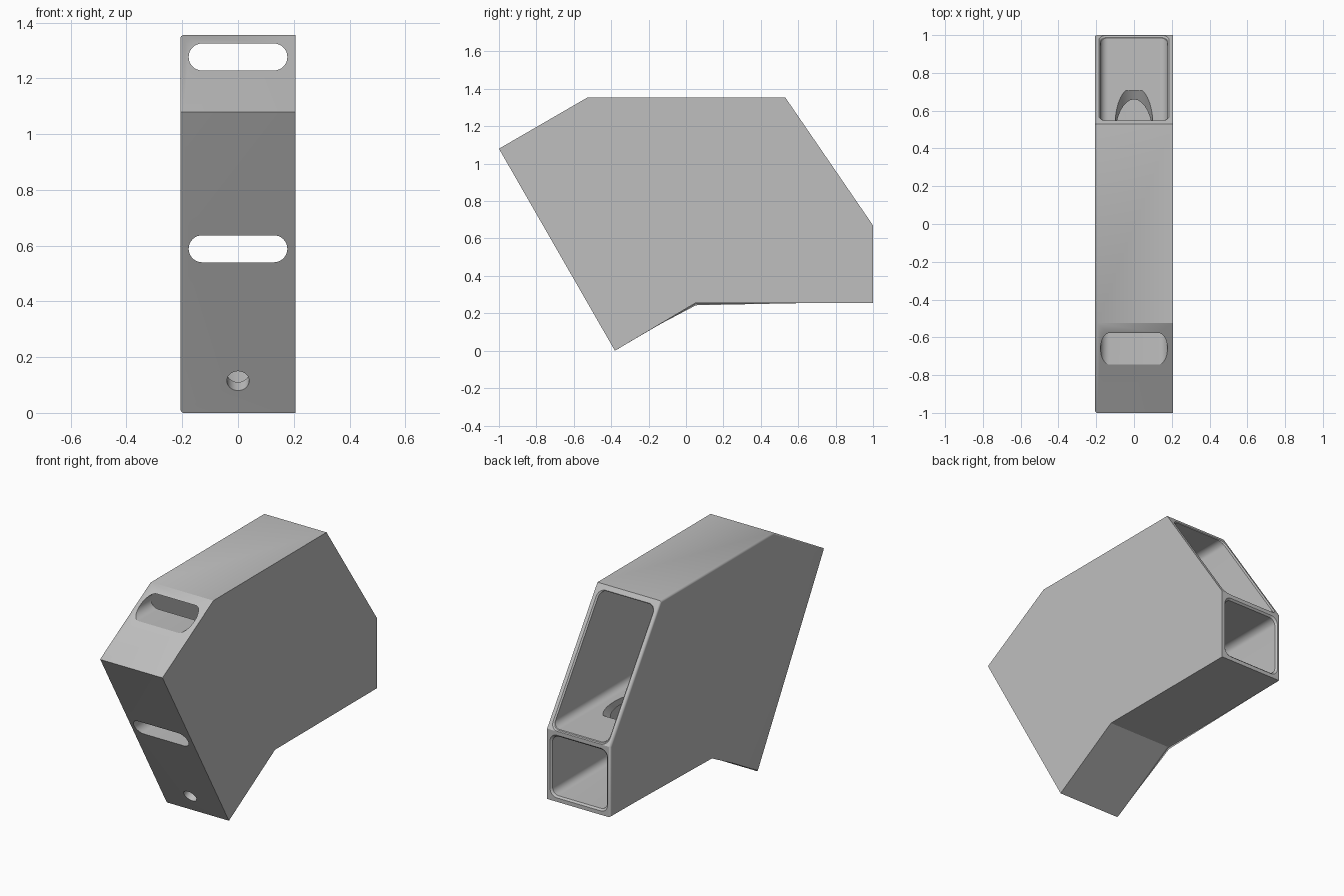
import bpy, bmesh, math
from mathutils import Vector

cube = bpy.data.objects.get("Cube")
if cube:
    bpy.data.objects.remove(cube, do_unlink=True)

HALF = 0.207
X, Y, Z = Vector((1, 0, 0)), Vector((0, 1, 0)), Vector((0, 0, 1))

grey = bpy.data.materials.new("light_grey")
grey.use_nodes = True
grey.diffuse_color = (0.52, 0.52, 0.52, 1)
grey.node_tree.nodes["Principled BSDF"].inputs["Base Color"].default_value = grey.diffuse_color


def make_object(name, bm):
    bmesh.ops.recalc_face_normals(bm, faces=bm.faces)
    mesh = bpy.data.meshes.new(name)
    bm.to_mesh(mesh)
    bm.free()
    mesh.materials.append(grey)
    obj = bpy.data.objects.new(name, mesh)
    bpy.context.collection.objects.link(obj)
    return obj


def rounded_loop(center, up, half_w, half_h, radius, steps=8):
    """Rounded rectangle in the plane of the x axis and the given up axis."""
    points = []
    for corner, (sx, sz) in enumerate(((1, 1), (-1, 1), (-1, -1), (1, -1))):
        for i in range(steps + 1):
            a = math.pi / 2 * (corner + i / steps)
            points.append(center + X * (sx * (half_w - radius) + radius * math.cos(a))
                          + up * (sz * (half_h - radius) + radius * math.sin(a)))
    return points


def loft(name, first, last):
    bm = bmesh.new()
    a = [bm.verts.new(p) for p in first]
    b = [bm.verts.new(p) for p in last]
    for i in range(len(a)):
        j = (i + 1) % len(a)
        bm.faces.new((a[i], a[j], b[j], b[i]))
    bm.faces.new(a)
    bm.faces.new(b)
    return make_object(name, bm)


def tunnel(name, y0, y1, z0, z1, half_w, radius):
    mid, half_h = (z0 + z1) / 2, (z1 - z0) / 2
    return loft(name, *[rounded_loop(Vector((0, y, mid)), Z, half_w, half_h, radius)
                        for y in (y0, y1)])


def flare(name, center, up, out, half_w, half_h, radius, grow):
    """Tapered cutter that softens the rim of an opening."""
    return loft(name,
                rounded_loop(center - out * grow, up, half_w, half_h, radius),
                rounded_loop(center + out * grow, up, half_w + 2 * grow,
                             half_h + 2 * grow, radius + grow))


def bore(name, start, direction, t0, t1, radius):
    up = direction.cross(X)
    return loft(name, *[rounded_loop(start + direction * t, up, radius, radius, radius)
                        for t in (t0, t1)])


# Body: side profile pushed across the width, softened along one side
profile = [(-1, 1.08), (-0.525, 1.355), (0.53, 1.355), (1, 0.67),
           (1, 0.255), (0.05, 0.255), (-0.38, 0)]
bm = bmesh.new()
sides = [[bm.verts.new((s * HALF, y, z)) for y, z in profile] for s in (-1, 1)]
for i in range(len(profile)):
    j = (i + 1) % len(profile)
    bm.faces.new((sides[0][i], sides[0][j], sides[1][j], sides[1][i]))
for side in sides:
    bm.faces.new(side)
rim = [e for e in bm.edges if all(v.co.x < 0 for v in e.verts)]
bmesh.ops.bevel(bm, geom=rim, offset=0.012, segments=4, profile=0.5, affect='EDGES')
body = make_object("holder_body", bm)

# Pockets, strap slots, fixing hole and its access bore
tilt = Vector((0, math.cos(math.radians(30)), math.sin(math.radians(30))))
hole = Vector((0, -0.446, 0.115))
slope = (Vector((0, 0.53, 1.355)) - Vector((0, 1, 0.67))).normalized()
slope_out = X.cross(slope) * -1
if slope_out.y < 0:
    slope_out.negate()
cutters = [
    tunnel("upper_pocket", -0.56, 1.2, 0.678, 1.326, 0.178, 0.04),
    tunnel("lower_pocket", -0.51, 1.2, 0.288, 0.638, 0.178, 0.04),
    tunnel("upper_slot", -1.1, -0.4, 1.228, 1.325, 0.177, 0.0484),
    tunnel("lower_slot", -1.1, -0.4, 0.54, 0.637, 0.177, 0.0484),
    bore("fixing_hole", hole, tilt, -0.1, 0.2, 0.04),
    bore("access_bore", hole, tilt, 0.06, 1.28, 0.1),
    flare("upper_rim", Vector((0, 0.773, 1.001)), slope, slope_out, 0.178, 0.392, 0.04, 0.008),
    flare("lower_rim", Vector((0, 1, 0.463)), Y.cross(X) * -1, Y, 0.178, 0.175, 0.04, 0.01),
]
bpy.context.view_layer.objects.active = body
body.select_set(True)
for cutter in cutters:
    cutter.hide_render = True
    mod = body.modifiers.new(cutter.name, 'BOOLEAN')
    mod.operation = 'DIFFERENCE'
    mod.solver = 'EXACT'
    mod.object = cutter
    bpy.ops.object.modifier_apply(modifier=mod.name)
    bpy.data.objects.remove(cutter, do_unlink=True)

bpy.ops.object.shade_smooth_by_angle(angle=math.radians(30))
